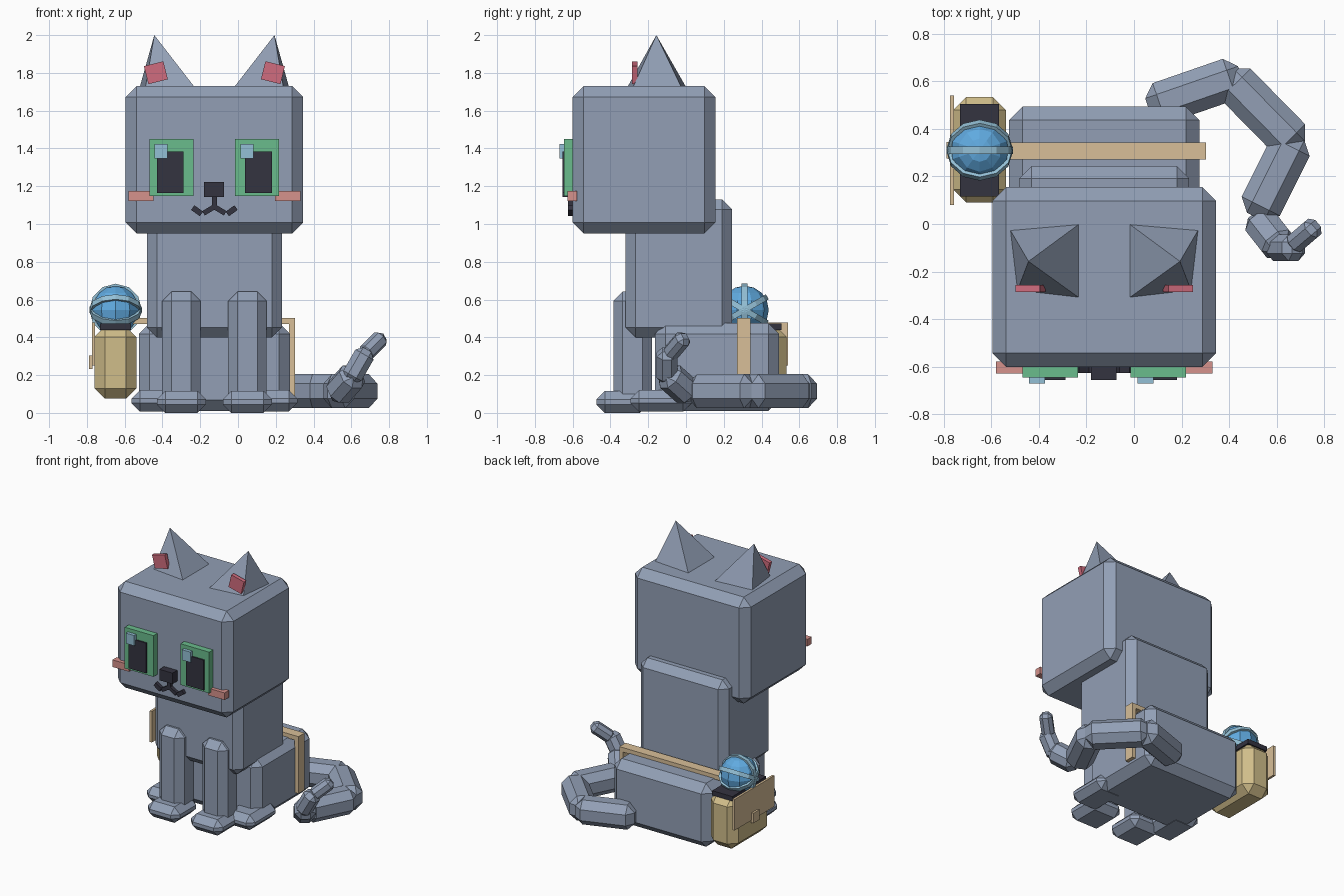
import bpy, bmesh, math
from mathutils import Vector, Matrix

if "Cube" in bpy.data.objects:
    bpy.data.objects.remove(bpy.data.objects["Cube"])

CX = -0.125  # symmetry plane of the cat


def material(name, r, g, b):
    def lin(c):
        c /= 255
        return c / 12.92 if c < 0.04 else ((c + 0.055) / 1.055) ** 2.4
    m = bpy.data.materials.new(name)
    m.diffuse_color = (lin(r), lin(g), lin(b), 1)
    m.use_nodes = True
    m.node_tree.nodes["Principled BSDF"].inputs["Base Color"].default_value = m.diffuse_color
    return m


FUR = material("grey fur", 146, 159, 181)
GREEN = material("eye green", 106, 188, 140)
DARK = material("near black", 52, 51, 64)
PINK = material("ear pink", 208, 108, 126)
BLUSH = material("cheek blush", 214, 146, 140)
TAN = material("bag tan", 208, 189, 138)
STRAP = material("strap tan", 216, 191, 152)
BLUE = material("ball blue", 96, 170, 224)
PALE = material("pale blue", 148, 192, 214)


def finish(name, bm, mat):
    bmesh.ops.recalc_face_normals(bm, faces=bm.faces)
    me = bpy.data.meshes.new(name)
    bm.to_mesh(me)
    bm.free()
    me.materials.append(mat)
    ob = bpy.data.objects.new(name, me)
    bpy.context.collection.objects.link(ob)
    return ob


def solid(name, size, matrix, mat, bevel=0):
    """Box of the given size with flat chamfers, placed by a matrix."""
    bm = bmesh.new()
    bmesh.ops.create_cube(bm, size=1)
    bmesh.ops.scale(bm, vec=size, verts=bm.verts)
    if bevel:
        bmesh.ops.bevel(bm, geom=bm.edges[:], offset=bevel, segments=1,
                        affect='EDGES', profile=0.5)
    bm.transform(matrix)
    return finish(name, bm, mat)


def box(name, x, y, z, mat, bevel=0, tilt=0):
    """Box from ranges; tilt turns it in the front view (degrees)."""
    r = (x, y, z)
    mid = Vector([(a + b) / 2 for a, b in r])
    rot = Matrix.Rotation(math.radians(-tilt), 4, 'Y')
    return solid(name, [b - a for a, b in r], Matrix.Translation(mid) @ rot, mat, bevel)


def pair(name, x, y, z, mat, bevel=0, tilt=0):
    """Box plus its mirror image about the cat's middle."""
    box(name + "_left", x, y, z, mat, bevel, tilt)
    box(name + "_right", (2 * CX - x[1], 2 * CX - x[0]), y, z, mat, bevel, -tilt)


# Head, chest and haunches
box("head", (-0.595, 0.345), (-0.60, 0.155), (0.95, 1.73), FUR, 0.058)
box("chest", (-0.482, 0.232), (-0.32, 0.243), (0.40, 1.13), FUR, 0.052)
box("haunches", (-0.525, 0.275), (-0.165, 0.493), (0.01, 0.475), FUR, 0.057)

# Legs and paws
pair("front_leg", (-0.402, -0.198), (-0.385, -0.18), (0.05, 0.642), FUR, 0.05)
pair("front_paw", (-0.43, -0.17), (-0.475, -0.2), (0.0, 0.117), FUR, 0.045)
pair("hind_paw", (-0.565, -0.33), (-0.295, 0.03), (0.008, 0.12), FUR, 0.045)

# Ears: off-centre pyramids with pink inner plates
for side, s in (("left", 1), ("right", -1)):
    pts = [(-0.52, -0.025, 1.725), (-0.23, 0, 1.725), (-0.23, -0.31, 1.725),
           (-0.49, -0.28, 1.725), (-0.443, -0.157, 2.0)]
    bm = bmesh.new()
    v = [bm.verts.new((CX + s * (x - CX), y, z)) for x, y, z in pts]
    bm.faces.new(v[:4])
    for i in range(4):
        bm.faces.new((v[i], v[(i + 1) % 4], v[4]))
    finish("ear_" + side, bm, FUR)
pair("inner_ear", (-0.488, -0.382), (-0.285, -0.257), (1.752, 1.85), PINK, 0, 14)

# Eyes
pair("iris", (-0.468, -0.235), (-0.645, -0.59), (1.148, 1.45), GREEN)
pair("pupil", (-0.43, -0.288), (-0.655, -0.64), (1.163, 1.385), DARK)
for side, x in (("left", -0.442), ("right", 0.014)):
    box("eye_glint_" + side, (x, x + 0.068), (-0.669, -0.64), (1.347, 1.423), PALE)

# Nose, mouth and cheeks
box("nose", (-0.18, -0.073), (-0.655, -0.59), (1.142, 1.222), DARK)
box("mouth_stem", (-0.137, -0.112), (-0.625, -0.595), (1.08, 1.145), DARK)
pair("mouth_inner", (-0.187, -0.122), (-0.625, -0.595), (1.06, 1.087), DARK, 0, 31)
pair("mouth_outer", (-0.245, -0.188), (-0.625, -0.595), (1.055, 1.085), DARK, 0, -36)
pair("cheek", (-0.58, -0.447), (-0.627, -0.577), (1.122, 1.174), BLUSH)

# Tail: chain of chamfered blocks curling forward and up
tail = [((0.06, 0.49, 0.115), (0.45, 0.625, 0.115), 0.18),
        ((0.39, 0.625, 0.115), (0.69, 0.32, 0.115), 0.18),
        ((0.68, 0.37, 0.115), (0.51, 0.03, 0.115), 0.18),
        ((0.515, 0.03, 0.09), (0.625, -0.11, 0.215), 0.145),
        ((0.59, -0.10, 0.17), (0.685, -0.10, 0.335), 0.11),
        ((0.665, -0.09, 0.305), (0.765, -0.005, 0.405), 0.085)]
for i, (a, b, w) in enumerate(tail):
    a, b = Vector(a), Vector(b)
    d = b - a
    m = Matrix.Translation((a + b) / 2) @ d.to_track_quat('Z', 'Y').to_matrix().to_4x4()
    solid("tail_%d" % (i + 1), (w, w, d.length), m, FUR, w * 0.28)

# Side bag with opening, flap and clasp
box("bag", (-0.76, -0.538), (0.09, 0.533), (0.075, 0.457), TAN, 0.055)
box("bag_opening", (-0.73, -0.566), (0.115, 0.505), (0.44, 0.474), DARK)
box("bag_flap", (-0.773, -0.756), (0.08, 0.54), (0.25, 0.478), STRAP)
box("bag_clasp", (-0.788, -0.77), (0.275, 0.345), (0.232, 0.305), STRAP)

# Strap over the back and down the far side
box("strap_top", (-0.58, 0.302), (0.27, 0.342), (0.47, 0.503), STRAP)
box("strap_side", (0.27, 0.302), (0.27, 0.342), (0.085, 0.503), STRAP)

# Ball in the bag, with three bands crossing on the x axis
centre = Matrix.Translation((-0.648, 0.31, 0.545))
bm = bmesh.new()
bmesh.ops.create_uvsphere(bm, u_segments=10, v_segments=8, radius=0.128)
bm.transform(centre)
finish("ball", bm, BLUE)
for i, angle in enumerate((90, 30, -30)):
    bm = bmesh.new()
    bmesh.ops.create_cone(bm, cap_ends=False, segments=12, radius1=0.139,
                          radius2=0.139, depth=0.03)
    bm.transform(centre @ Matrix.Rotation(math.radians(angle), 4, 'X'))
    band = finish("ball_band_%d" % (i + 1), bm, PALE)
    mod = band.modifiers.new("thickness", 'SOLIDIFY')
    mod.thickness = 0.016
    mod.offset = -1
